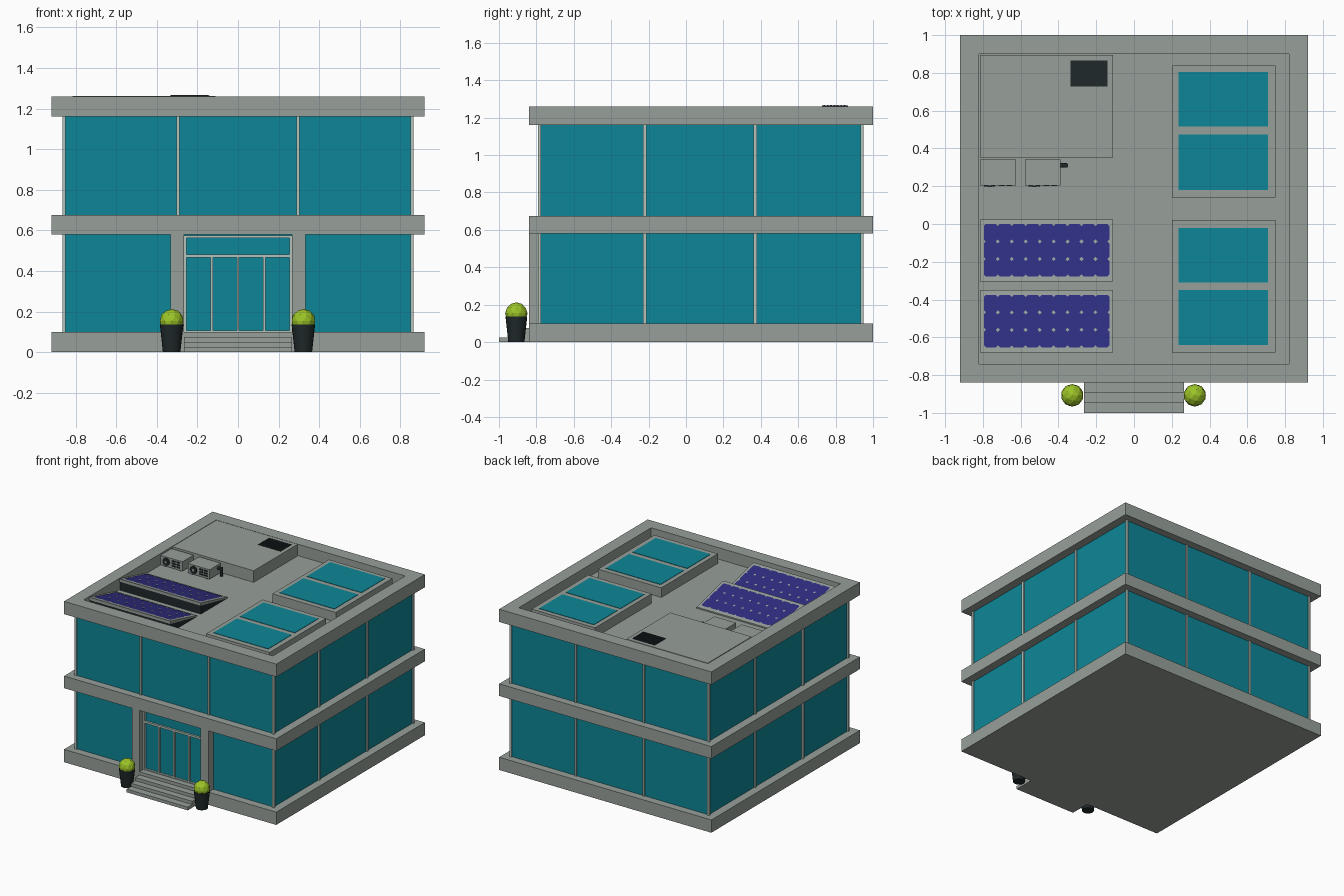
import bpy, bmesh, math
from mathutils import Vector, Matrix

if "Cube" in bpy.data.objects:
    bpy.data.objects.remove(bpy.data.objects["Cube"])


def material(name, rgb):
    m = bpy.data.materials.new(name)
    m.diffuse_color = (*rgb, 1)
    m.use_nodes = True
    m.node_tree.nodes["Principled BSDF"].inputs["Base Color"].default_value = m.diffuse_color
    return m


GREY = material("concrete grey", (0.31, 0.35, 0.32))
GLASS = material("teal glass", (0.004, 0.24, 0.31))
LIGHT = material("light frame", (0.45, 0.55, 0.50))
BLUE = material("solar blue", (0.028, 0.027, 0.22))
DARK = material("near black", (0.014, 0.022, 0.023))
LEAF = material("leaf green", (0.33, 0.55, 0.02))


def finish(name, bm, mat):
    bmesh.ops.recalc_face_normals(bm, faces=bm.faces[:])
    me = bpy.data.meshes.new(name)
    bm.to_mesh(me)
    bm.free()
    me.materials.append(mat)
    ob = bpy.data.objects.new(name, me)
    bpy.context.collection.objects.link(ob)
    return ob


def boxes(name, mat, specs):
    """One object from boxes given as (x0, x1, y0, y1, z0, z1)."""
    bm = bmesh.new()
    for x0, x1, y0, y1, z0, z1 in specs:
        t = Matrix.Translation(((x0 + x1) / 2, (y0 + y1) / 2, (z0 + z1) / 2))
        s = Matrix.Diagonal((x1 - x0, y1 - y0, z1 - z0, 1))
        bmesh.ops.create_cube(bm, size=1, matrix=t @ s)
    return finish(name, bm, mat)


def prism(name, mat, yz, x0, x1):
    """Side profile extruded along x."""
    bm = bmesh.new()
    f = bm.faces.new([bm.verts.new((x0, y, z)) for y, z in yz])
    r = bmesh.ops.extrude_face_region(bm, geom=[f])
    bmesh.ops.translate(bm, vec=(x1 - x0, 0, 0),
                        verts=[v for v in r["geom"] if isinstance(v, bmesh.types.BMVert)])
    return finish(name, bm, mat)


def cone(name, mat, centre, r1, r2, depth, axis="Z", seg=20):
    bm = bmesh.new()
    rot = {"Z": Matrix(), "Y": Matrix.Rotation(math.pi / 2, 4, "X"),
           "X": Matrix.Rotation(math.pi / 2, 4, "Y")}[axis]
    bmesh.ops.create_cone(bm, cap_ends=True, segments=seg, radius1=r1, radius2=r2,
                          depth=depth, matrix=Matrix.Translation(centre) @ rot)
    ob = finish(name, bm, mat)
    for p in ob.data.polygons:
        p.use_smooth = len(p.vertices) == 4
    ob.data.set_sharp_from_angle(angle=math.radians(40))
    return ob


def ring(x0, x1, y0, y1, z0, z1, w):
    """Four bars of a rectangular frame lying flat."""
    return [(x0, x1, y0, y0 + w, z0, z1), (x0, x1, y1 - w, y1, z0, z1),
            (x0, x0 + w, y0 + w, y1 - w, z0, z1), (x1 - w, x1, y0 + w, y1 - w, z0, z1)]


W, F, B = 0.92, -0.84, 1.0            # slab half width, front, back
GX, GF, GB = 0.855, -0.78, 0.94       # glass planes
FLOORS = [(0.10, 0.58), (0.675, 1.16)]
ROOF = 1.17

# slabs and parapet
boxes("base_slab", GREY, [(-W, W, F, B, 0, 0.10)])
boxes("middle_slab", GREY, [(-W, W, F, B, 0.58, 0.675)])
boxes("roof_slab", GREY, [(-W, W, F, B, 1.16, ROOF)])
boxes("parapet", GREY, ring(-W, W, F, B, ROOF, 1.26, 0.10))

# glass storeys with mullions and corner posts
for i, (z0, z1) in enumerate(FLOORS):
    boxes(f"glass_storey_{i + 1}", GLASS, [(-GX, GX, GF, GB, z0, z1)])
    bars = []
    for x in (-0.295, 0.295):
        if i:
            bars.append((x - 0.008, x + 0.008, GF - 0.01, GF, z0, z1))
        bars.append((x - 0.008, x + 0.008, GB, GB + 0.01, z0, z1))
    for s in (-1, 1):
        xa, xb = sorted((s * GX, s * (GX + 0.01)))
        for y in (-0.22, 0.37):
            bars.append((xa, xb, y - 0.009, y + 0.009, z0, z1))
        xa, xb = sorted((s * (GX - 0.006), s * (GX + 0.01)))
        bars += [(xa, xb, GF - 0.01, GF + 0.006, z0, z1),
                 (xa, xb, GB - 0.006, GB + 0.01, z0, z1)]
    boxes(f"mullions_{i + 1}", LIGHT, bars)

# entrance pillars, lintel and door frame
boxes("entrance_pillars", GREY, [(-0.333, -0.265, F, GF, 0.10, 0.58),
                                 (0.265, 0.333, F, GF, 0.10, 0.58)])
fy = GF - 0.015
boxes("door_frame", LIGHT,
      [(-0.265, -0.253, fy, GF, 0.10, 0.575), (0.253, 0.265, fy, GF, 0.10, 0.575),
       (-0.253, 0.253, fy, GF, 0.563, 0.575), (-0.253, 0.253, fy, GF, 0.467, 0.482),
       (-0.253, 0.253, fy, GF, 0.10, 0.108)]
      + [(x - 0.006, x + 0.006, fy, GF, 0.108, 0.467) for x in (-0.13, 0, 0.13)])

# front steps
prism("front_steps", GREY, [(F, 0), (-1, 0), (-1, 0.025), (-0.945, 0.025), (-0.945, 0.05),
                            (-0.893, 0.05), (-0.893, 0.075), (F, 0.075)], -0.265, 0.265)

# planters with round bushes
for side, x in (("left", -0.327), ("right", 0.322)):
    cone(f"{side}_pot", DARK, (x, -0.907, 0.068), 0.043, 0.058, 0.136)
    bm = bmesh.new()
    bmesh.ops.create_icosphere(bm, subdivisions=2, radius=0.06,
                               matrix=Matrix.Translation((x, -0.907, 0.153)))
    finish(f"{side}_bush", bm, LEAF)

# skylights: curb with two panes each
for n, y0, y1, panes in (("front", -0.68, 0.02, ((-0.64, -0.35), (-0.31, -0.02))),
                         ("rear", 0.14, 0.84, ((0.18, 0.475), (0.515, 0.805)))):
    boxes(f"{n}_skylight_curb", GREY, [(0.20, 0.75, y0, y1, ROOF, 1.245)])
    boxes(f"{n}_skylight_panes", GLASS, [(0.235, 0.71, a, b, 1.24, 1.248) for a, b in panes])

# solar panels: high at the front, tilted to the back
for n, y0, y1 in (("front", -0.68, -0.35), ("rear", -0.305, 0.025)):
    zt, zb = 1.26, 1.18
    prism(f"{n}_solar_frame", GREY, [(y0, zt - 0.022), (y0, zt), (y1, zb), (y1, ROOF)],
          -0.815, -0.11)
    prism(f"{n}_solar_stand", DARK, [(y0 + 0.004, ROOF), (y0 + 0.004, zt - 0.022), (y1, ROOF)],
          -0.811, -0.111)
    bm = bmesh.new()
    cw, ch, c = 0.665 / 9, 0.278 / 3, 0.011
    for i in range(9):            # chamfered cells leave small diamonds of frame
        for j in range(3):
            xa, ya = -0.795 + i * cw, y0 + 0.027 + j * ch
            xb, yb = xa + cw, ya + ch
            pts = [(xa + c, ya), (xb - c, ya), (xb, ya + c), (xb, yb - c),
                   (xb - c, yb), (xa + c, yb), (xa, yb - c), (xa, ya + c)]
            bm.faces.new([bm.verts.new((x, y, zt + (zb - zt) * (y - y0) / (y1 - y0) + 0.003))
                          for x, y in pts])
    finish(f"{n}_solar_cells", bm, BLUE)

# plant room and its roof vent
boxes("plant_room", GREY, [(-0.815, -0.11, 0.352, 0.895, ROOF, 1.261)])
boxes("roof_vent", DARK, [(-0.335, -0.14, 0.728, 0.865, 1.26, 1.264)]
      + [(-0.33, -0.145, y, y + 0.009, 1.263, 1.267)
         for y in [0.735 + 0.018 * k for k in range(7)]])

# air conditioners with fan, vents and a pipe
for n, x0, x1 in (("left", -0.815, -0.625), ("right", -0.578, -0.39)):
    boxes(f"{n}_cooler", GREY, [(x0, x1, 0.205, 0.342, ROOF + 0.006, 1.25)])
    boxes(f"{n}_cooler_feet", DARK, [(x, x + 0.02, 0.21, 0.335, ROOF, ROOF + 0.006)
                                     for x in (x0 + 0.02, x1 - 0.04)])
    cone(f"{n}_fan", DARK, (x0 + 0.05, 0.202, 1.213), 0.03, 0.03, 0.008, "Y")
    cone(f"{n}_fan_hub", GREY, (x0 + 0.05, 0.199, 1.213), 0.01, 0.01, 0.006, "Y", 12)
    boxes(f"{n}_cooler_vents", DARK,
          [(x0 + 0.1 + 0.04 * i, x0 + 0.13 + 0.04 * i, 0.2, 0.205,
            1.19 + 0.019 * j, 1.2 + 0.019 * j) for i in range(2) for j in range(3)])
cone("pipe_arm", DARK, (-0.375, 0.31, 1.225), 0.012, 0.012, 0.04, "X", 12)
cone("pipe_drop", DARK, (-0.36, 0.31, 1.203), 0.012, 0.012, 0.066, "Z", 12)
